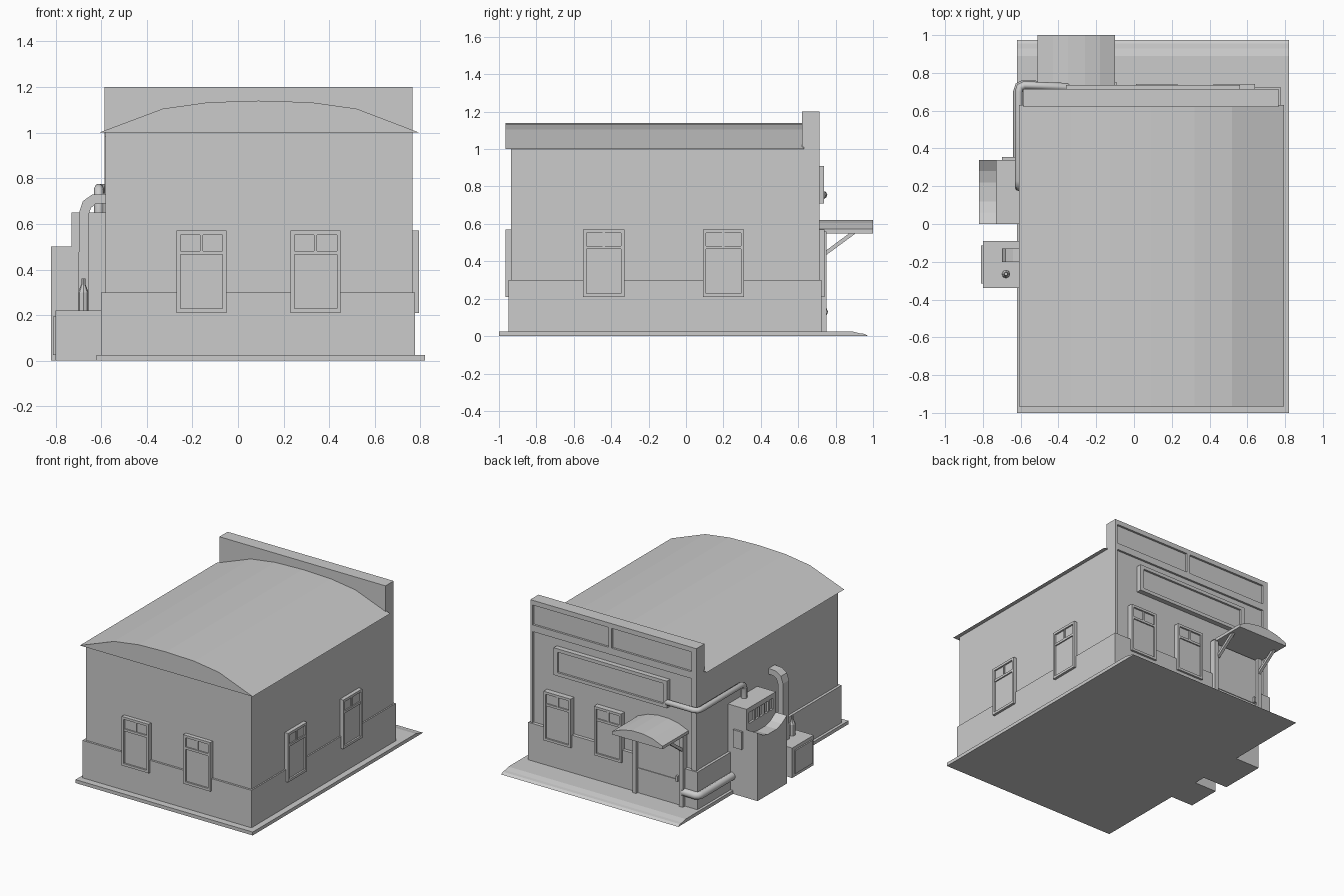
import bpy, bmesh, math
from mathutils import Vector, Matrix

if "Cube" in bpy.data.objects:
    bpy.data.objects.remove(bpy.data.objects["Cube"])


def mesh_object(name, bm, matrix=None):
    bmesh.ops.recalc_face_normals(bm, faces=bm.faces)
    me = bpy.data.meshes.new(name)
    bm.to_mesh(me)
    bm.free()
    ob = bpy.data.objects.new(name, me)
    bpy.context.collection.objects.link(ob)
    if matrix:
        ob.matrix_world = matrix
    return ob


def add_box(bm, x, y, z):
    size = Vector((x[1] - x[0], y[1] - y[0], z[1] - z[0]))
    mid = Vector((sum(x) / 2, sum(y) / 2, sum(z) / 2))
    bmesh.ops.create_cube(bm, size=1, matrix=Matrix.Translation(mid) @ Matrix.Diagonal(size.to_4d()))


def boxes(name, parts, matrix=None):
    bm = bmesh.new()
    for p in parts:
        add_box(bm, *p)
    return mesh_object(name, bm, matrix)


def prism(name, pts, axis, a, b):
    """Extrude a closed profile along x (pts are y,z) or along y (pts are x,z)."""
    bm = bmesh.new()
    place = (lambda p, t: (t, *p)) if axis == 'x' else (lambda p, t: (p[0], t, p[1]))
    f = bm.faces.new([bm.verts.new(place(p, a)) for p in pts])
    ext = bmesh.ops.extrude_face_region(bm, geom=[f])
    move = Vector((b - a, 0, 0) if axis == 'x' else (0, b - a, 0))
    bmesh.ops.translate(bm, vec=move, verts=[v for v in ext['geom'] if isinstance(v, bmesh.types.BMVert)])
    return mesh_object(name, bm)


def pipe(name, pts, radius):
    cu = bpy.data.curves.new(name, 'CURVE')
    cu.dimensions = '3D'
    cu.bevel_depth, cu.bevel_resolution, cu.use_fill_caps = radius, 2, True
    sp = cu.splines.new('POLY')
    sp.points.add(len(pts) - 1)
    for p, c in zip(sp.points, pts):
        p.co = (*c, 1)
    ob = bpy.data.objects.new(name, cu)
    bpy.context.collection.objects.link(ob)
    bpy.ops.object.select_all(action='DESELECT')
    ob.select_set(True)
    bpy.context.view_layer.objects.active = ob
    bpy.ops.object.convert(target='MESH')


def window(name, x, y, turn):
    """Sash window, built facing -y and turned onto its wall."""
    f = (-.03, .02)
    boxes(name, [
        ((-.11, -.093), f, (.21, .57)), ((.093, .11), f, (.21, .57)),
        ((-.093, .093), f, (.552, .57)), ((-.093, .093), f, (.21, .228)),
        ((-.093, .093), (-.027, .02), (.465, .482)),
        ((-.007, .007), (-.025, .02), (.482, .552)),
        ((-.093, .093), (-.018, .02), (.228, .552)),
    ], Matrix.Translation((x, y, 0)) @ Matrix.Rotation(math.radians(turn), 4, 'Z'))


# ground slab with sloped kerb on the street side
prism('ground_slab', [(-1, 0), (-1, .025), (.89, .025), (.93, .015), (.955, .012), (.975, 0)], 'x', -.62, .82)

# walls, wainscot and parapet
boxes('walls', [((-.58, .765), (-.935, .70), (.02, 1.0))])
boxes('wainscot', [((-.60, .775), (-.95, .725), (.02, .30))])
boxes('parapet', [((-.585, .765), (.62, .70), (.98, 1.2))])

# low barrel roof
prism('roof', [(-.61, 1), (.795, 1), (.52, 1.105), (.32, 1.133), (.09, 1.14), (-.13, 1.133), (-.33, 1.105)],
      'y', -.965, .63)

# raised trim around the street facade panels
fy = (.69, .715)
boxes('facade_trim', [
    ((-.585, .765), fy, (1.165, 1.2)), ((-.585, .765), fy, (.97, 1.02)),
    ((-.585, -.545), fy, (.28, 1.17)), ((.745, .765), fy, (.28, 1.17)),
    ((.105, .13), fy, (1.02, 1.17)),
])

# blank sign board with raised border
sy = (.69, .737)
boxes('sign_board', [
    ((-.36, .56), (.69, .722), (.71, .91)),
    ((-.36, .56), sy, (.885, .91)), ((-.36, .56), sy, (.71, .735)),
    ((-.36, -.33), sy, (.735, .885)), ((.53, .56), sy, (.735, .885)),
])

# windows
for i, x in enumerate((-.16, .34)):
    window(f'front_window_{i}', x, -.935, 0)
for i, y in enumerate((-.44, .20)):
    window(f'side_window_{i}', .763, y, 90)
for i, x in enumerate((.12, .53)):
    window(f'street_window_{i}', x, .71, 180)

# door with frame, lower rail and handle
boxes('door', [
    ((-.47, -.12), (.69, .731), (.025, .54)),
    ((-.47, -.12), (.69, .736), (.195, .21)),
    ((-.455, -.44), (.69, .748), (.20, .24)),
])
boxes('door_frame', [((x, x + .03), (.69, .75), (.02, .56)) for x in (-.50, -.12)])

# arched awning on diagonal brackets
prism('awning', [(-.51, .55), (-.10, .55), (-.10, .572), (-.18, .605), (-.26, .62), (-.35, .62), (-.43, .605), (-.51, .572)],
      'y', .70, 1.0)
for i, x in enumerate((-.495, -.135)):
    prism(f'awning_bracket_{i}', [(.745, .43), (.745, .455), (.88, .555), (.915, .555)], 'x', x, x + .02)

# vending cabinet: scooped lower front, tall back with vents
prism('cabinet_front', [(0, 0), (.34, 0), (.34, .5), (.28, .462), (.22, .445), (.12, .445), (.06, .462), (0, .5)],
      'x', -.82, -.725)
vz = (.535, .615)
boxes('cabinet_back', [
    ((-.715, -.58), (0, .34), (0, .65)),
    ((-.73, -.71), (0, .34), (0, vz[0])), ((-.73, -.71), (0, .34), (vz[1], .65)),
] + [((-.73, -.71), (y, y + w), vz) for y, w in
     [(0, .03)] + [(.075 + k * .053, .012) for k in range(4)] + [(.31, .03)]])
boxes('meter_box', [((-.70, -.63), (.33, .355), (.35, .48))])

# low utility box with door panel
boxes('utility_box', [
    ((-.80, -.58), (-.34, -.09), (0, .22)),
    ((-.81, -.79), (-.315, -.115), (.025, .195)),
])

# flue bending into the wall
prism('flue', [(-.70, .21), (-.655, .21), (-.655, .64), (-.645, .67), (-.625, .687), (-.57, .69),
               (-.57, .732), (-.64, .728), (-.68, .70), (-.697, .65)], 'y', -.20, -.13)

# bottle standing on the utility box
bm = bmesh.new()
for r1, r2, z1, z2 in ((.023, .023, .22, .30), (.023, .009, .30, .335), (.009, .009, .335, .36)):
    bmesh.ops.create_cone(bm, cap_ends=True, segments=8, radius1=r1, radius2=r2, depth=z2 - z1,
                          matrix=Matrix.Translation((-.678, -.265, (z1 + z2) / 2)))
mesh_object('bottle', bm)

# wall pipes wrapping the street corner
pipe('upper_pipe', [(-.34, .70, .745), (-.36, .728, .75), (-.58, .735, .755), (-.603, .725, .755),
                    (-.61, .70, .755), (-.61, .23, .755), (-.61, .205, .745), (-.61, .195, .72), (-.61, .195, .64)], .021)
pipe('lower_pipe', [(-.49, .73, .13), (-.59, .732, .13), (-.605, .725, .13), (-.612, .70, .13), (-.612, .33, .13)], .028)
